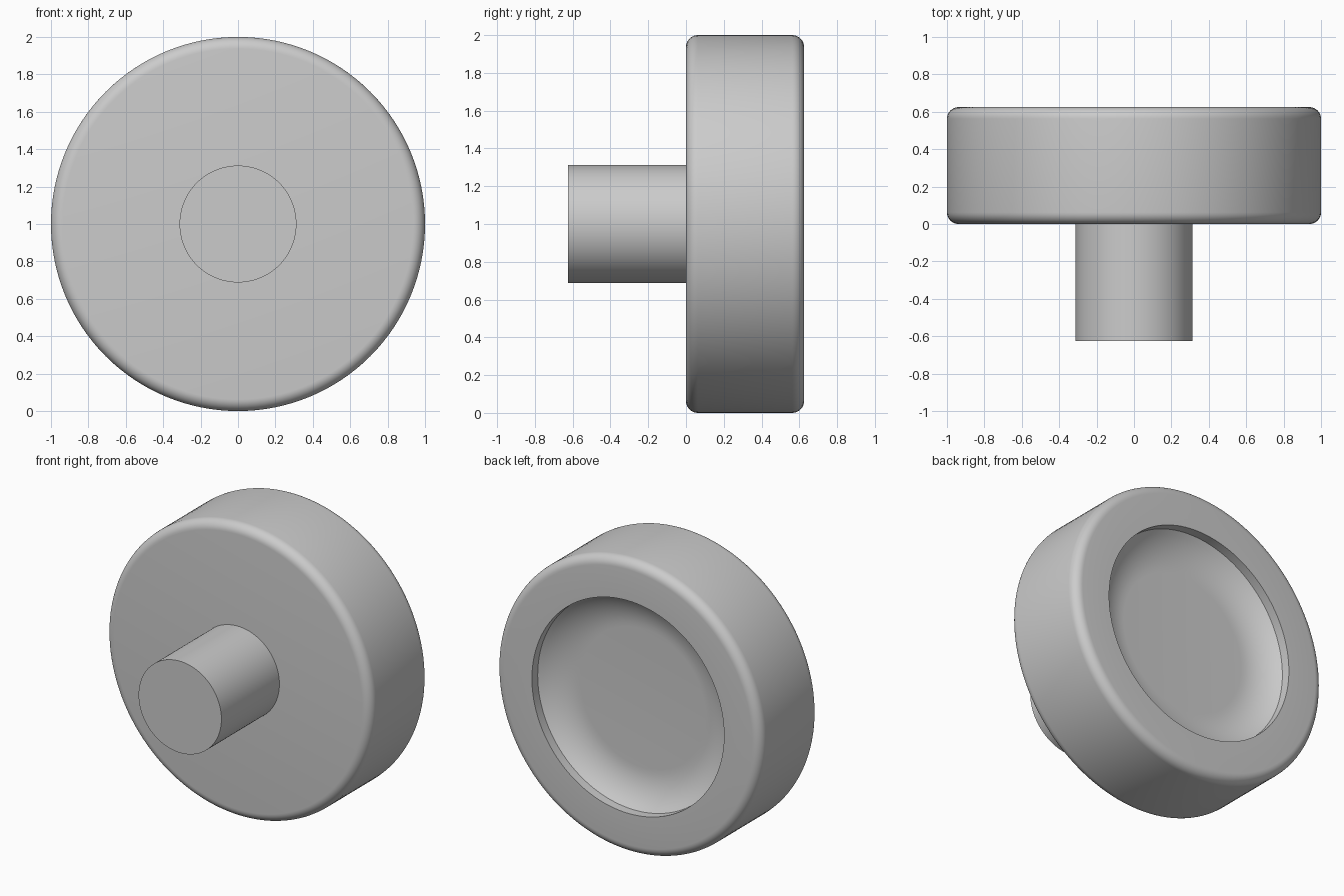
import bpy
import bmesh
from math import pi, sin, cos, radians
from mathutils import Matrix, Vector

cube = bpy.data.objects.get("Cube")
if cube:
    bpy.data.objects.remove(cube, do_unlink=True)

grey = bpy.data.materials.new("plain grey")
grey.use_nodes = True
colour = (0.6, 0.6, 0.6, 1)
grey.diffuse_color = colour
grey.node_tree.nodes["Principled BSDF"].inputs["Base Color"].default_value = colour

SEGMENTS = 128
AXIS_HEIGHT = 1.0


def arc(r, y, radius, start, end, steps):
    """Profile points (r, y) along a circular arc, angles in degrees."""
    angles = [radians(start + (end - start) * i / steps) for i in range(steps + 1)]
    return [(r + radius * cos(a), y + radius * sin(a)) for a in angles]


def lathe(name, profile):
    """Turn an (r, y) profile round the horizontal y axis."""
    bm = bmesh.new()
    rings = []
    for r, y in profile:
        ring = []
        for i in range(SEGMENTS):
            a = 2 * pi * i / SEGMENTS
            ring.append(bm.verts.new((r * cos(a), y, AXIS_HEIGHT + r * sin(a))))
        rings.append(ring)
    for low, high in zip(rings, rings[1:]):
        for i in range(SEGMENTS):
            j = (i + 1) % SEGMENTS
            bm.faces.new((low[i], low[j], high[j], high[i]))
    bm.faces.new(rings[0])
    bm.faces.new(rings[-1])
    bmesh.ops.recalc_face_normals(bm, faces=bm.faces)
    mesh = bpy.data.meshes.new(name)
    bm.to_mesh(mesh)
    bm.free()
    mesh.materials.append(grey)
    obj = bpy.data.objects.new(name, mesh)
    bpy.context.collection.objects.link(obj)
    bpy.ops.object.select_all(action="DESELECT")
    obj.select_set(True)
    bpy.context.view_layer.objects.active = obj
    bpy.ops.object.shade_smooth_by_angle(angle=radians(35))
    return obj


# Round head: filleted rim, then a stepped, dished recess in the back
THICK, FILLET = 0.625, 0.0625
RECESS, STEP = 0.725, 0.0625
DISH_R, DISH_ANGLE = 0.37, 43
floor_r = RECESS - DISH_R * sin(radians(DISH_ANGLE))
dish_y = THICK - STEP + DISH_R * cos(radians(DISH_ANGLE))

head = arc(1 - FILLET, FILLET, FILLET, -90, 0, 8)
head += arc(1 - FILLET, THICK - FILLET, FILLET, 0, 90, 8)
head += [(RECESS, THICK)]
head += arc(floor_r, dish_y, DISH_R, DISH_ANGLE - 90, -90, 8)
lathe("knob_head", head)

# Plain stem standing out of the front
lathe("stem", [(0.3125, -0.625), (0.3125, 0.0)])
